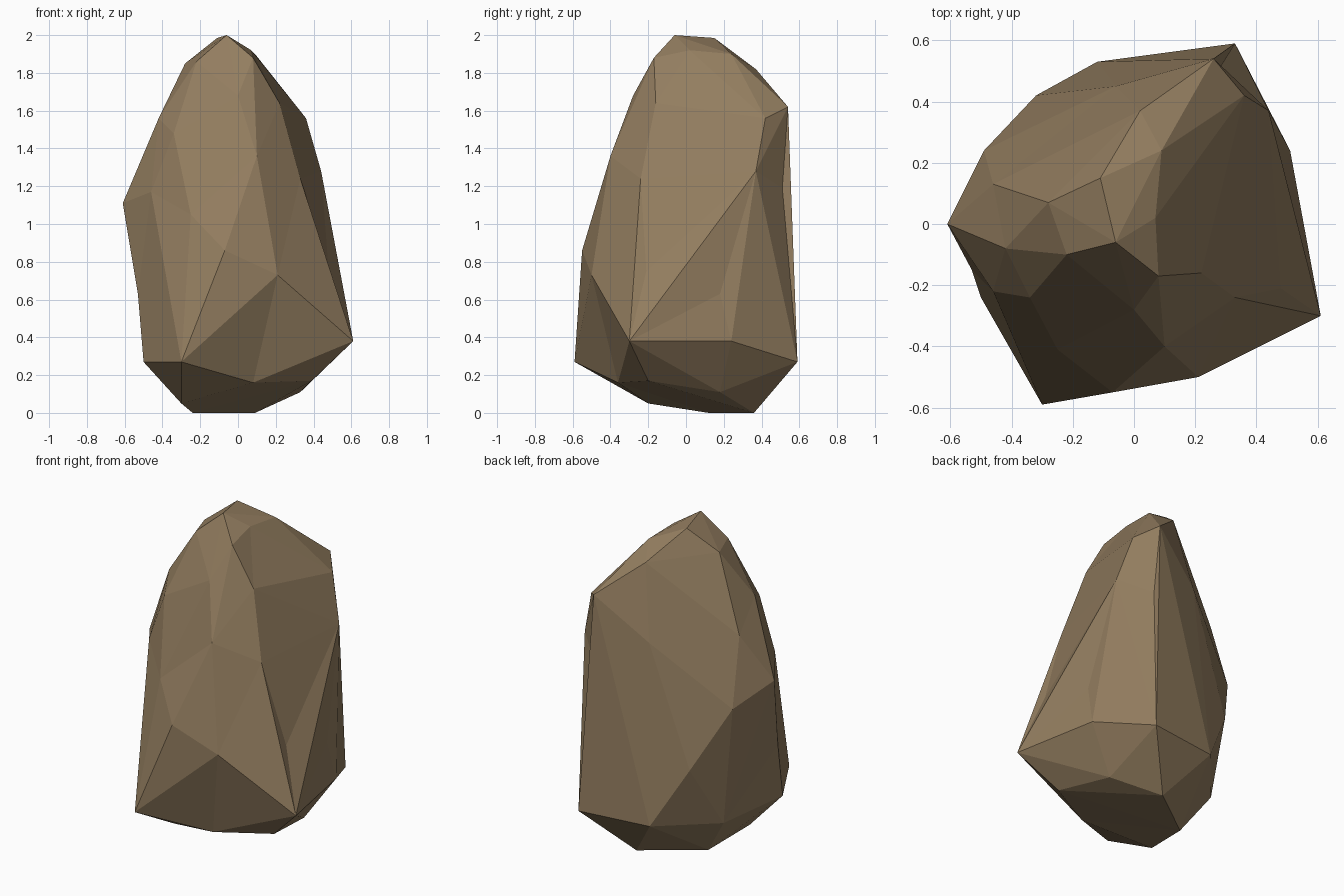
import bpy, bmesh
from mathutils import Vector

if "Cube" in bpy.data.objects:
    bpy.data.objects.remove(bpy.data.objects["Cube"])

# Key corners of the boulder in hundredths, by height
corners = [
    # foot
    (-24, 12, 0), (9, 36, 0), (-30, -20, 5), (33, 18, 11), (8, -36, 16), (39, -20, 17),
    # widest ring
    (-50, -24, 27), (-30, -59, 27), (-40, 20, 24), (-12, 53, 27), (33, 59, 27),
    (61, -30, 38), (51, 24, 38),
    # waist
    (-53, -15, 63), (-32, 42, 63), (49, 18, 63), (21, -50, 73), (48, -21, 75),
    (-7, -55, 86), (-49, 24, 99),
    # shoulders
    (-25, -41, 105), (-61, 0, 111), (-46, -22, 117), (28, 51, 119), (33, -24, 124),
    (44, 37, 128), (10, -40, 136), (-6, 45, 137), (-46, 13, 140), (-34, -24, 148),
    (-42, -8, 156), (36, 42, 156), (26, 54, 162), (22, -16, 164), (0, -28, 168),
    # crown
    (2, 37, 182), (-28, 7, 185), (-22, -10, 186), (8, -17, 188), (9, 24, 190),
    (7, 2, 192), (-11, 15, 198.5), (-6, -6, 200),
]
pts = [Vector(c) / 100 for c in corners]
centre = Vector((0, 0, 0.95))


def inflated(p, t):
    """Move a corner part of the way onto an upright ellipsoid."""
    d = p - centre
    e = Vector((d.x / 0.6, d.y / 0.6, d.z / 1.0))
    return p.lerp(centre + d / e.length, t)


# Skin the corners: inflate just enough that every corner joins the hull,
# then let the corners fall back, which keeps the shallow dents
for step in range(21):
    bm = bmesh.new()
    layer = bm.verts.layers.int.new("corner")
    for i, p in enumerate(pts):
        v = bm.verts.new(inflated(p, step / 20))
        v[layer] = i
    bmesh.ops.convex_hull(bm, input=bm.verts[:])
    if all(v.link_faces for v in bm.verts) and len(bm.verts) == len(pts):
        break
    if step < 20:
        bm.free()
print("inflation step", step)
for v in bm.verts:
    v.co = pts[v[layer]]
bmesh.ops.delete(bm, geom=[v for v in bm.verts if not v.link_faces], context='VERTS')
bmesh.ops.recalc_face_normals(bm, faces=bm.faces[:])
bm.verts.layers.int.remove(bm.verts.layers.int["corner"])

mesh = bpy.data.meshes.new("boulder")
bm.to_mesh(mesh)
bm.free()
stone = bpy.data.materials.new("brown stone")
stone.diffuse_color = (0.29, 0.205, 0.115, 1)
stone.use_nodes = True
stone.node_tree.nodes["Principled BSDF"].inputs["Base Color"].default_value = stone.diffuse_color
mesh.materials.append(stone)
boulder = bpy.data.objects.new("boulder", mesh)
bpy.context.collection.objects.link(boulder)
